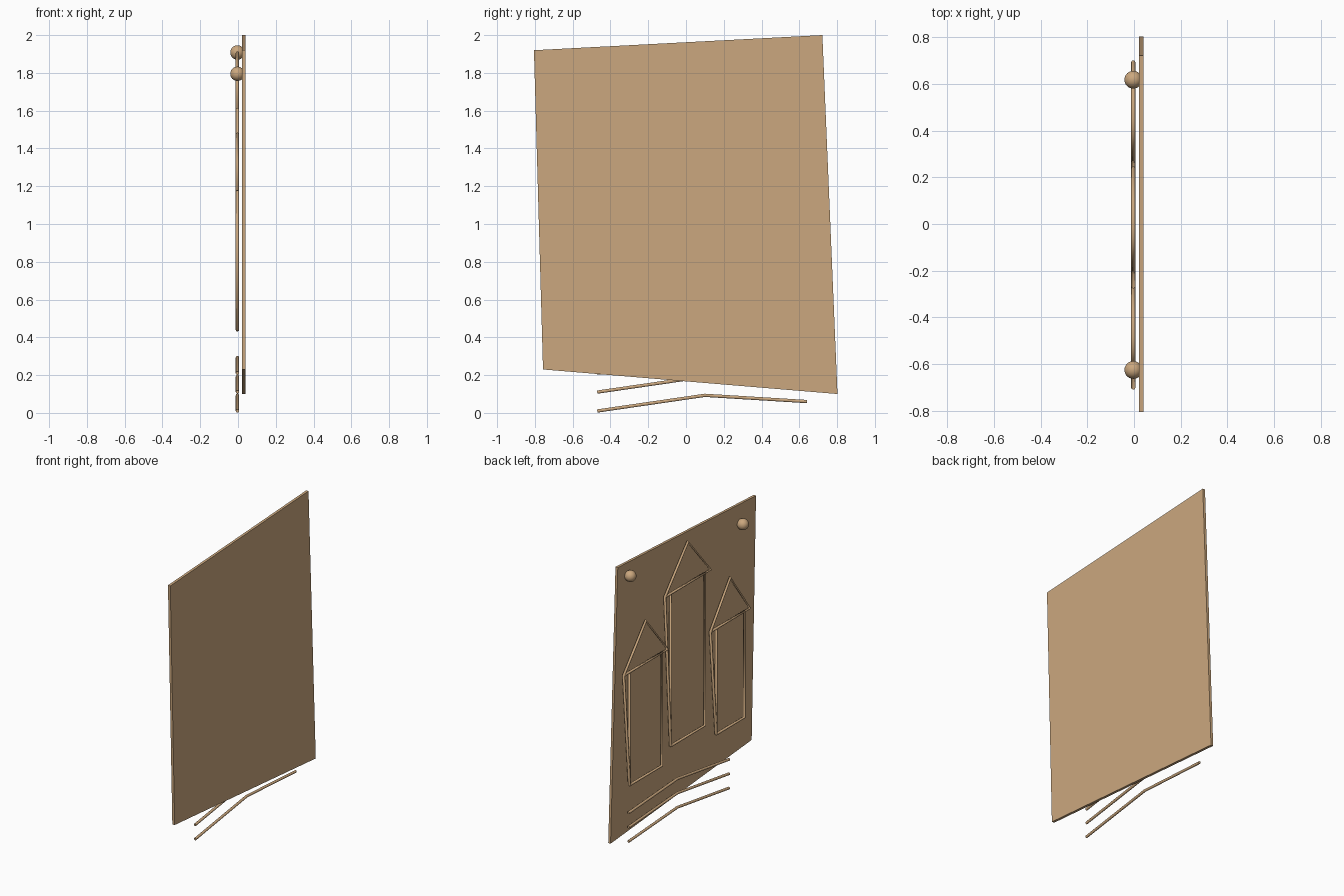
import bpy, bmesh

old = bpy.data.objects.get("Cube")
if old:
    bpy.data.objects.remove(old, do_unlink=True)

# One tan colour for everything
tan = bpy.data.materials.new("tan card")
tan.use_nodes = True
COLOUR = (0.6, 0.39, 0.21, 1)
tan.diffuse_color = COLOUR
tan.node_tree.nodes["Principled BSDF"].inputs["Base Color"].default_value = COLOUR

LINE_X = -0.003
LINE_R = 0.009


def add_mesh(name, bm, smooth=False):
    bmesh.ops.recalc_face_normals(bm, faces=bm.faces)
    mesh = bpy.data.meshes.new(name)
    bm.to_mesh(mesh)
    bm.free()
    mesh.materials.append(tan)
    for face in mesh.polygons:
        face.use_smooth = smooth
    obj = bpy.data.objects.new(name, mesh)
    bpy.context.collection.objects.link(obj)
    return obj


def add_line(name, points):
    """Round raised line through (y, z) points."""
    curve = bpy.data.curves.new(name, "CURVE")
    curve.dimensions = "3D"
    curve.bevel_depth = LINE_R
    curve.bevel_resolution = 3
    curve.use_fill_caps = True
    spline = curve.splines.new("POLY")
    spline.points.add(len(points) - 1)
    for p, (y, z) in zip(spline.points, points):
        p.co = (LINE_X, y, z, 1)
    curve.materials.append(tan)
    obj = bpy.data.objects.new(name, curve)
    bpy.context.collection.objects.link(obj)
    return obj


# Slanted four-cornered sheet
bm = bmesh.new()
corners = [(-0.805, 1.92), (0.722, 2.0), (0.802, 0.10), (-0.757, 0.23)]
face = bm.faces.new([bm.verts.new((0.022, y, z)) for y, z in corners])
side = bmesh.ops.extrude_face_region(bm, geom=[face])["geom"]
bmesh.ops.translate(bm, vec=(0.018, 0, 0),
                    verts=[v for v in side if isinstance(v, bmesh.types.BMVert)])
add_mesh("sheet", bm)

# Round pins in the upper corners
for name, y, z in (("left_pin", -0.625, 1.795), ("right_pin", 0.618, 1.908)):
    bm = bmesh.new()
    bmesh.ops.create_uvsphere(bm, u_segments=32, v_segments=16, radius=0.038)
    bmesh.ops.translate(bm, vec=(LINE_X, y, z), verts=bm.verts)
    add_mesh(name, bm, smooth=True)

# Towers: outlined body, slanted stroke up to the eave, pointed roof
towers = (("low_tower", 0.45, 0.18, 0.45, 1.24, 1.53),
          ("tall_tower", -0.015, 0.19, 0.55, 1.615, 1.905),
          ("short_tower", -0.483, 0.155, 0.44, 1.18, 1.475))
for name, mid, half, base, eave, peak in towers:
    a, b = mid + half, mid - half
    roof = half + 0.063
    add_line(name + "_body", [(a, base), (b, base), (b, eave), (a, eave), (a, base)])
    add_line(name + "_roof", [(a, base), (mid + roof, eave), (mid, peak),
                              (mid - roof, eave), (mid + roof, eave)])

# Three bent ground strokes
for i in range(3):
    z = 0.1 * i
    add_line(f"ground_line_{i + 1}",
             [(-0.47, z + 0.01), (0.1, z + 0.093), (0.64, z + 0.06)])
